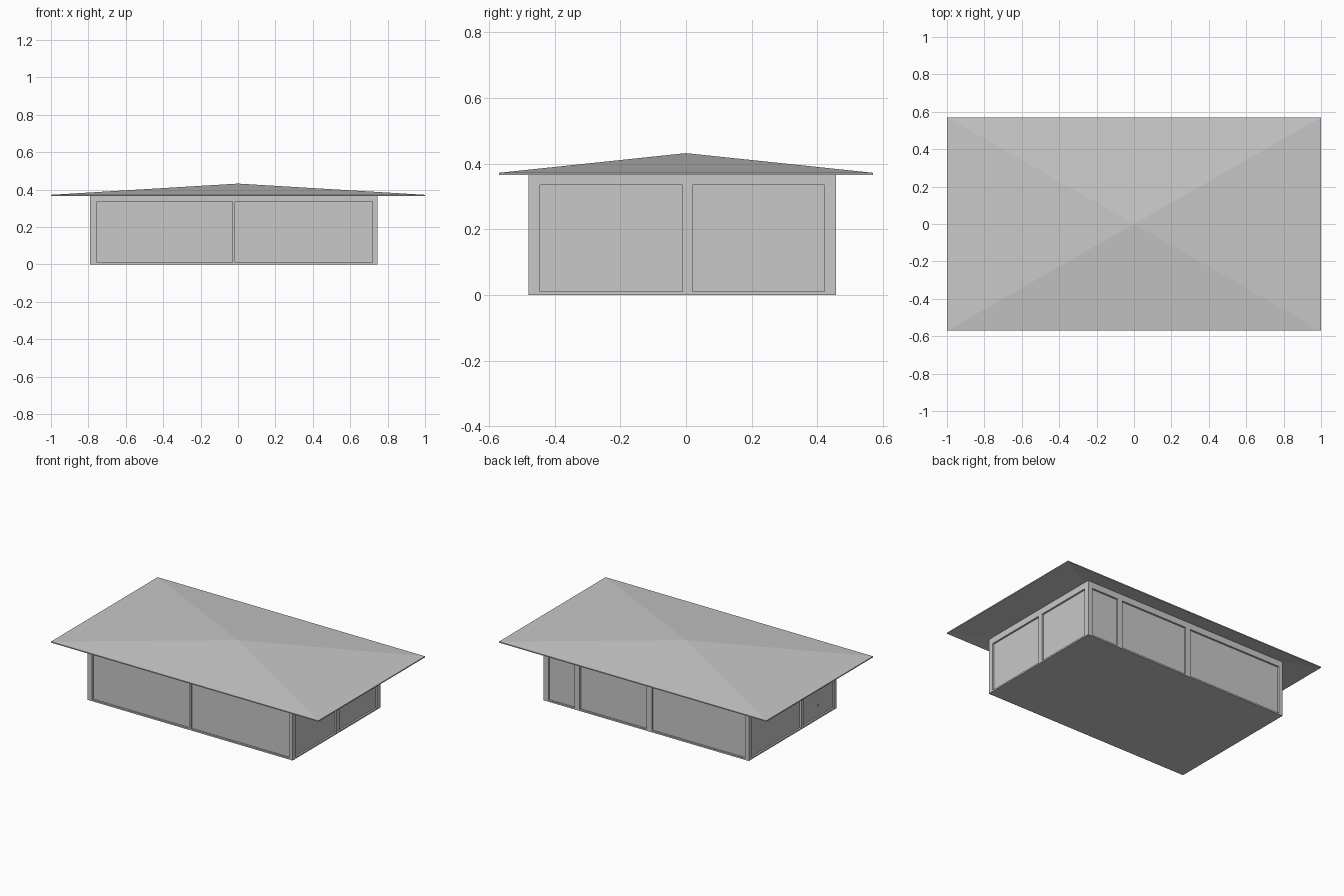
import bpy
import bmesh

cube = bpy.data.objects.get("Cube")
if cube:
    bpy.data.objects.remove(cube, do_unlink=True)

grey = bpy.data.materials.new("light grey")
grey.use_nodes = True
grey.diffuse_color = (0.58, 0.58, 0.58, 1)
grey.node_tree.nodes["Principled BSDF"].inputs["Base Color"].default_value = grey.diffuse_color


def finish(name, bm):
    bmesh.ops.recalc_face_normals(bm, faces=bm.faces)
    mesh = bpy.data.meshes.new(name)
    bm.to_mesh(mesh)
    bm.free()
    mesh.materials.append(grey)
    obj = bpy.data.objects.new(name, mesh)
    bpy.context.collection.objects.link(obj)
    return obj


def add_box(bm, low, high):
    verts = bmesh.ops.create_cube(bm, size=1)["verts"]
    for v in verts:
        v.co = [(a + b) / 2 + c * (b - a) for a, b, c in zip(low, high, v.co)]


# Overall sizes
X0, X1, Y0, Y1 = -0.79, 0.745, -0.48, 0.457
TOP, DEPTH = 0.378, 0.012
SILL, HEAD = 0.01, 0.335

# Walls set back behind the frames
bm = bmesh.new()
add_box(bm, (X0 + DEPTH, Y0 + DEPTH, 0), (X1 - DEPTH, Y1 - DEPTH, TOP))
finish("wall_panels", bm)


# Frame of one side: rails above and below, posts between the openings
def side_frame(name, axis, outer, inner, openings):
    bm = bmesh.new()
    start, end = (X0, X1) if axis == 0 else (Y0, Y1)
    near, far = sorted((outer, inner))

    def board(a, b, z0, z1):
        if axis == 0:
            add_box(bm, (a, near, z0), (b, far, z1))
        else:
            add_box(bm, (near, a, z0), (far, b, z1))

    board(start, end, 0, SILL)
    board(start, end, HEAD, TOP)
    edges = [start] + [e for pair in openings for e in pair] + [end]
    for a, b in zip(edges[::2], edges[1::2]):
        board(a, b, SILL, HEAD)
    finish(name, bm)


side_frame("front_frame", 0, Y0, Y0 + DEPTH, [(-0.755, -0.03), (-0.015, 0.72)])
side_frame("back_frame", 0, Y1, Y1 - DEPTH,
           [(-0.762, -0.064), (-0.025, 0.475), (0.513, 0.71)])
side_frame("left_frame", 1, X1, X1 - DEPTH, [(-0.445, -0.01), (0.02, 0.422)])
side_frame("right_frame", 1, X0, X0 + DEPTH, [(-0.455, -0.135), (-0.103, 0.425)])

# Small knob on the right door
bm = bmesh.new()
add_box(bm, (X0 + 0.004, -0.3, 0.085), (X0 + DEPTH, -0.292, 0.093))
finish("door_knob", bm)

# Shallow hipped roof slab with a thin eave
bm = bmesh.new()
rings = []
for eave, peak in ((0.365, 0.425), (0.372, 0.432)):
    ring = [bm.verts.new((x, y, eave)) for x, y in
            ((-1, -0.57), (1, -0.57), (1, 0.57), (-1, 0.57))]
    apex = bm.verts.new((0, 0, peak))
    for i in range(4):
        bm.faces.new((ring[i], ring[(i + 1) % 4], apex))
    rings.append(ring)
for i in range(4):
    j = (i + 1) % 4
    bm.faces.new((rings[0][i], rings[0][j], rings[1][j], rings[1][i]))
finish("roof", bm)
